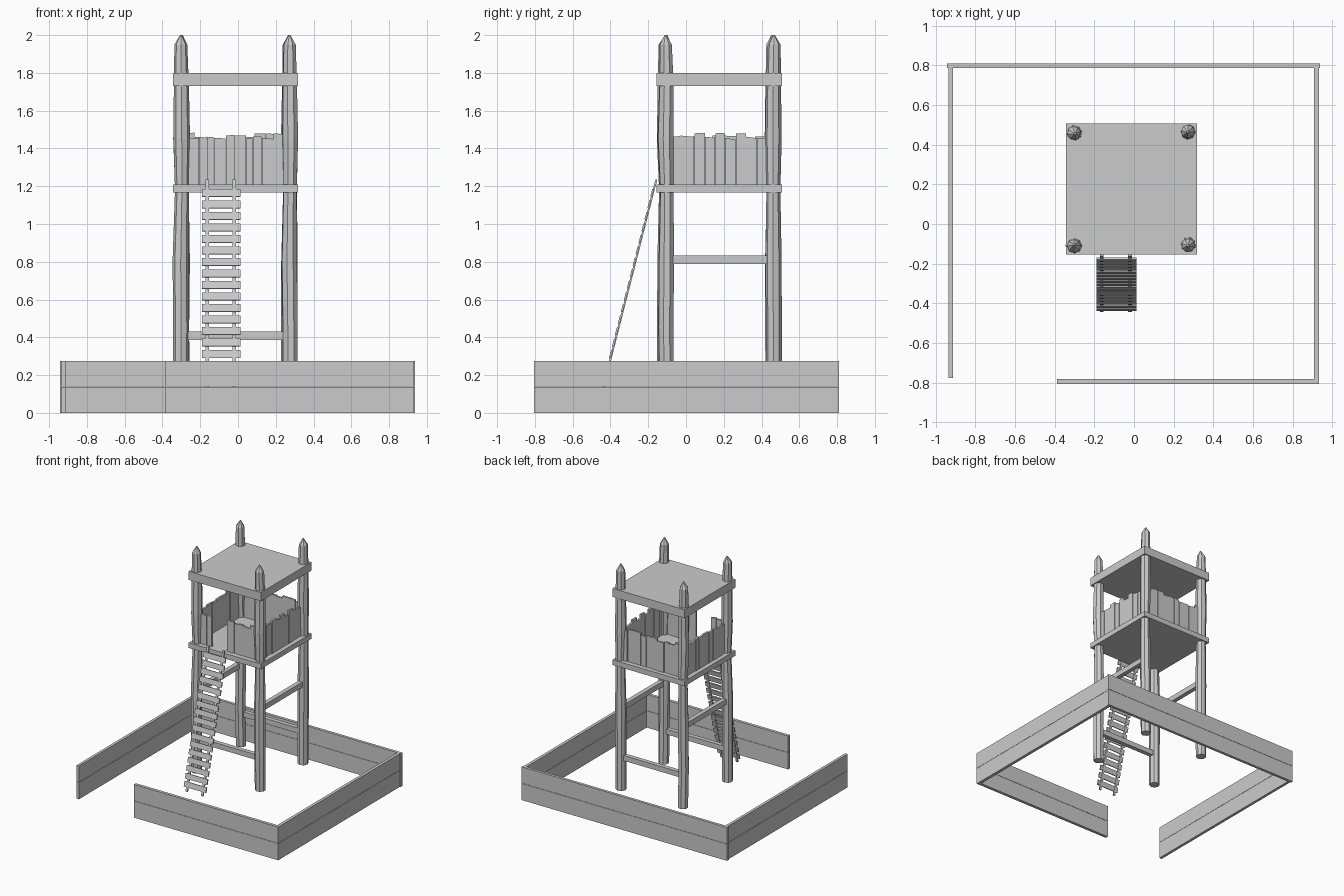
import bpy, bmesh, math, random
from mathutils import Vector, Matrix

if "Cube" in bpy.data.objects:
    bpy.data.objects.remove(bpy.data.objects["Cube"])

random.seed(4)


def finish(name, bm):
    bmesh.ops.recalc_face_normals(bm, faces=bm.faces[:])
    me = bpy.data.meshes.new(name)
    bm.to_mesh(me)
    bm.free()
    ob = bpy.data.objects.new(name, me)
    bpy.context.collection.objects.link(ob)
    return ob


def add_box(bm, lo, hi, rot=None):
    lo, hi = Vector(lo), Vector(hi)
    m = Matrix.Translation((lo + hi) / 2)
    if rot is not None:
        m = m @ rot
    m = m @ Matrix.Diagonal((*(hi - lo), 1))
    return bmesh.ops.create_cube(bm, size=1, matrix=m)["verts"]


def box(name, lo, hi):
    bm = bmesh.new()
    add_box(bm, lo, hi)
    return finish(name, bm)


# Low boundary walls: two stacked planks per side, open at the front left
walls = {
    "left_wall": (-0.935, -0.912, -0.777, 0.787),
    "back_wall": (-0.943, 0.938, 0.787, 0.81),
    "right_wall": (0.907, 0.932, -0.781, 0.787),
    "front_wall": (-0.387, 0.932, -0.806, -0.781),
}
for name, (x0, x1, y0, y1) in walls.items():
    box(name + "_lower_plank", (x0, y0, 0), (x1, y1, 0.138))
    box(name + "_upper_plank", (x0, y0, 0.14), (x1, y1, 0.275))

# Crooked corner posts with sharpened tips
profile = [(0.14, 0.041), (0.45, 0.042), (0.80, 0.043), (1.18, 0.037),
           (1.45, 0.044), (1.73, 0.040), (1.95, 0.034), (2.0, 0.005)]
posts = {"front_left_post": (-0.30, -0.108), "front_right_post": (0.273, -0.105),
         "back_left_post": (-0.30, 0.46), "back_right_post": (0.272, 0.465)}
SIDES = 8
for i, (name, (px, py)) in enumerate(posts.items()):
    bm = bmesh.new()
    rings = []
    for z, r in profile:
        ox, oy = random.uniform(-.004, .004), random.uniform(-.004, .004)
        ring = []
        for k in range(SIDES):
            a = math.tau * k / SIDES + i * 0.5
            ring.append(bm.verts.new((px + ox + r * math.cos(a), py + oy + r * math.sin(a), z)))
        rings.append(ring)
    for a, b in zip(rings, rings[1:]):
        for k in range(SIDES):
            n = (k + 1) % SIDES
            bm.faces.new((a[k], a[n], b[n], b[k]))
    bm.faces.new(rings[0])
    bm.faces.new(rings[-1])
    finish(name, bm)

# Platform floor and flat roof
box("platform_floor", (-0.343, -0.155, 1.167), (0.317, 0.507, 1.21))
box("roof", (-0.343, -0.155, 1.73), (0.317, 0.507, 1.80))

# Cross beams: low at front and back, higher on the sides
for name, y in (("front_beam", -0.105), ("back_beam", 0.462)):
    box(name, (-0.29, y - 0.018, 0.387), (0.265, y + 0.018, 0.43))
for name, x in (("left_beam", -0.30), ("right_beam", 0.272)):
    box(name, (x - 0.018, -0.10, 0.788), (x + 0.018, 0.455, 0.832))


# Parapets of uneven upright boards
def parapet(name, spans, fixed, along_x):
    bm = bmesh.new()
    for start, end, count in spans:
        cuts = [start + (end - start) * (k + (random.uniform(-.25, .25) if 0 < k < count else 0)) / count
                for k in range(count + 1)]
        for a, b in zip(cuts, cuts[1:]):
            d = fixed + random.uniform(-.004, .004)
            top = random.choice((1.455, 1.462, 1.468, 1.48))
            a, b = a + 0.001, b - 0.001
            if along_x:
                vs = add_box(bm, (a, d - .008, 1.205), (b, d + .008, top))
            else:
                vs = add_box(bm, (d - .008, a, 1.205), (d + .008, b, top))
            slant = random.uniform(-.008, .004)
            for v in vs:
                t = v.co.x if along_x else v.co.y
                if v.co.z > 1.4 and t > (a + b) / 2:
                    v.co.z += slant
    finish(name, bm)


parapet("front_parapet", [(-0.275, -0.16, 2), (-0.02, 0.245, 5)], -0.105, True)
parapet("back_parapet", [(-0.275, 0.245, 10)], 0.462, True)
parapet("left_parapet", [(-0.08, 0.435, 9)], -0.30, False)
parapet("right_parapet", [(-0.08, 0.435, 9)], 0.272, False)

# Leaning ladder: two rails and flat slat rungs
top, bottom = Vector((0, -0.157, 1.235)), Vector((0, -0.438, 0.135))
lean = top - bottom
tilt = Matrix.Rotation(-math.atan2(lean.y, lean.z), 4, "X")
mid = (top + bottom) / 2
for name, x in (("left_ladder_rail", -0.162), ("right_ladder_rail", -0.02)):
    bm = bmesh.new()
    c = Vector((x, mid.y, mid.z))
    h = Vector((0.009, 0.005, lean.length / 2))
    add_box(bm, c - h, c + h, tilt)
    finish(name, bm)
bm = bmesh.new()
for k in range(17):
    z = 1.165 - 0.061 * k
    y = bottom.y + (z - bottom.z) * lean.y / lean.z - 0.004
    c = Vector((-0.089, y, z))
    h = Vector((0.101, 0.005, 0.021))
    add_box(bm, c - h, c + h, tilt)
finish("ladder_rungs", bm)
